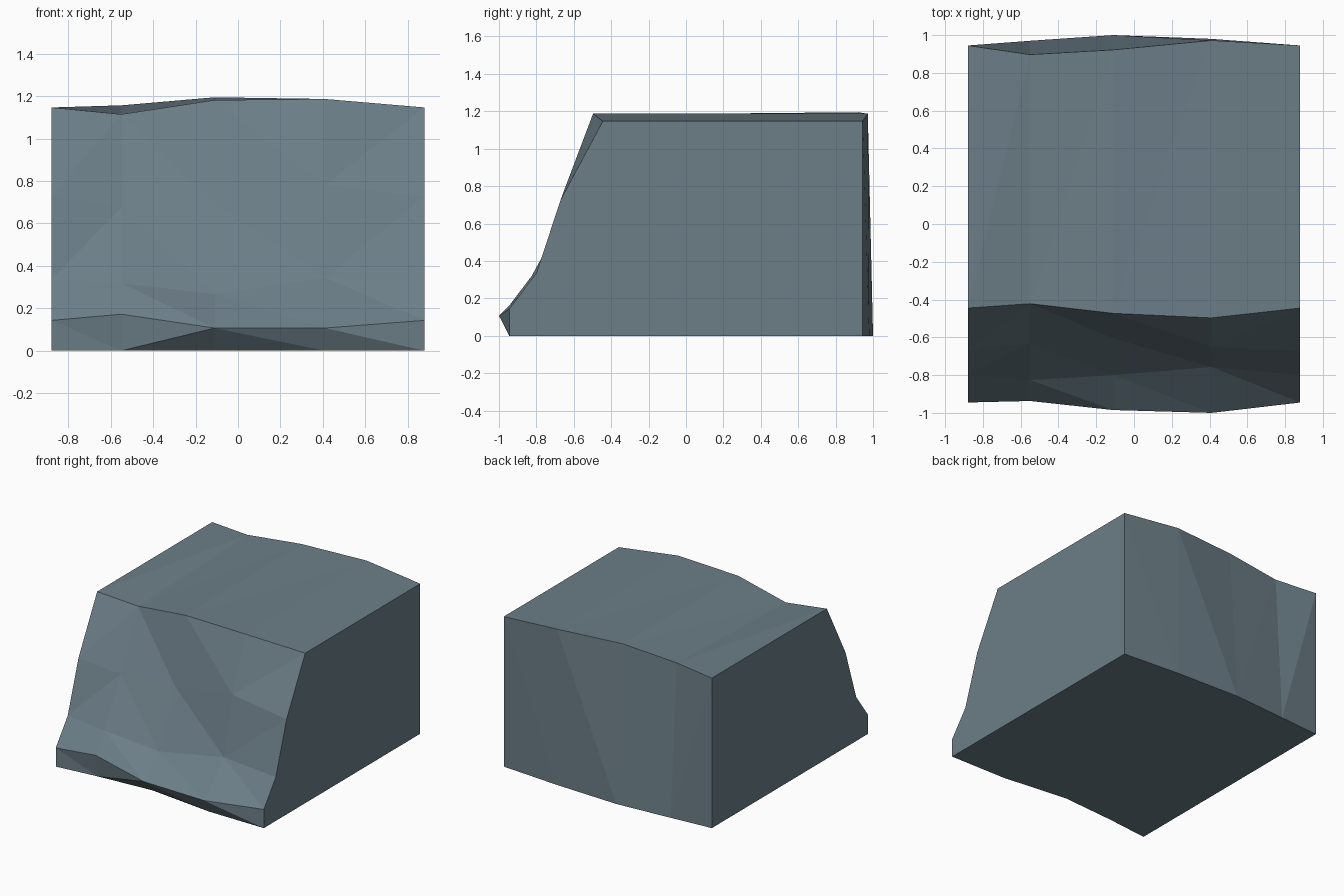
import bpy, bmesh

if "Cube" in bpy.data.objects:
    bpy.data.objects.remove(bpy.data.objects["Cube"])

# Five cross-sections along x; each is (y, z) of:
# front foot, lip, lower slope, upper slope, top front, top back, back foot
END = [(-.945, 0), (-.945, .143), (-.80, .335), (-.67, .727),
       (-.445, 1.147), (.945, 1.147), (.945, 0)]
SECTIONS = [
    (-.88, END),
    (-.55, [(-.91, 0), (-.937, .172), (-.826, .318), (-.63, .675),
            (-.422, 1.115), (.897, 1.157), (.97, 0)]),
    (-.11, [(-.88, 0), (-.985, .107), (-.80, .267), (-.605, .69),
            (-.473, 1.182), (.922, 1.195), (1.0, 0)]),
    (.41, [(-.94, 0), (-1.0, .107), (-.757, .344), (-.65, .782),
           (-.497, 1.187), (.972, 1.187), (.98, 0)]),
    (.88, END),
]
# Direction of the crease in each facet, per band from foot round to the back
CREASES = ["\\/\\\\", "\\\\\\\\", "/\\\\/", "/\\\\/", "///\\", "//\\\\"]

bm = bmesh.new()
rings = [[bm.verts.new((x, y, z)) for y, z in prof] for x, prof in SECTIONS]

# Faceted front, top and back
for band, marks in enumerate(CREASES):
    for i, mark in enumerate(marks):
        a, b = rings[i][band], rings[i + 1][band]
        d, c = rings[i][band + 1], rings[i + 1][band + 1]
        tris = [(a, b, c), (a, c, d)] if mark == "/" else [(a, b, d), (b, c, d)]
        for t in tris:
            bm.faces.new(t)

# Flat underside strips and flat ends
for r, s in zip(rings, rings[1:]):
    bm.faces.new((r[-1], s[-1], s[0], r[0]))
bm.faces.new(rings[0])
bm.faces.new(rings[-1][::-1])
bmesh.ops.recalc_face_normals(bm, faces=bm.faces[:])

mesh = bpy.data.meshes.new("cliff_block")
bm.to_mesh(mesh)
bm.free()

# Blue-grey stone
stone = bpy.data.materials.new("slate_grey_stone")
stone.diffuse_color = (.15, .21, .245, 1)
stone.use_nodes = True
stone.node_tree.nodes["Principled BSDF"].inputs["Base Color"].default_value = stone.diffuse_color
mesh.materials.append(stone)
bpy.context.collection.objects.link(bpy.data.objects.new("cliff_block", mesh))
